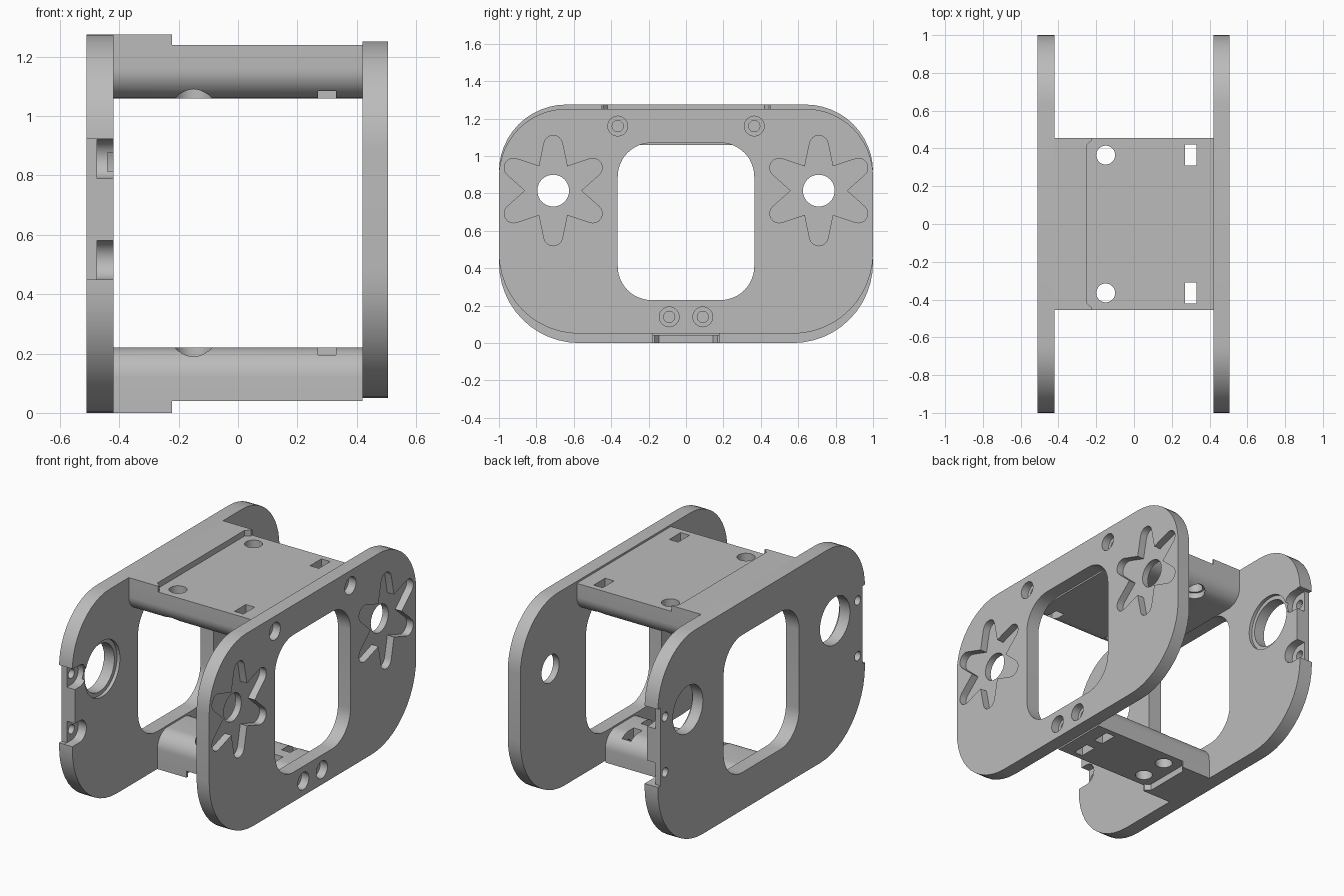
import bpy, bmesh
from math import sin, cos, pi, radians
from mathutils import Vector

cube = bpy.data.objects.get("Cube")
if cube:
    bpy.data.objects.remove(cube)

grey = bpy.data.materials.new("plain_grey")
grey.use_nodes = True
grey.diffuse_color = (0.5, 0.5, 0.5, 1)
grey.node_tree.nodes["Principled BSDF"].inputs["Base Color"].default_value = (0.5, 0.5, 0.5, 1)


def arc(cx, cy, r, a0, a1, n=12):
    return [(cx + r * cos(radians(a0 + (a1 - a0) * i / n)),
             cy + r * sin(radians(a0 + (a1 - a0) * i / n))) for i in range(n + 1)]


def circle(cx, cy, r, n=32):
    return arc(cx, cy, r, 0, 360, n)[:-1]


def rounded(half, lo, hi, r_low, r_high):
    """Symmetric rectangle with separate radii for low and high corners."""
    pts = []
    for sx, y, r, a in ((1, lo, r_low, 270), (1, hi, r_high, 0),
                        (-1, hi, r_high, 90), (-1, lo, r_low, 180)):
        if r == 0:
            pts.append((sx * half, y))
        else:
            cy = y + r if y == lo else y - r
            pts += arc(sx * (half - r), cy, r, a, a + 90)
    return pts


def box(x0, x1, y0, y1):
    return [(x0, y0), (x1, y0), (x1, y1), (x0, y1)]


def prism(name, pts, axis, lo, hi, grow=1.0):
    """Extrude a closed profile along x (profile in y, z) or z (profile in x, y)."""
    n = len(pts)
    cx, cy = sum(p[0] for p in pts) / n, sum(p[1] for p in pts) / n
    end = [(cx + (a - cx) * grow, cy + (b - cy) * grow) for a, b in pts]
    place = (lambda p, d: (d, p[0], p[1])) if axis == 'X' else (lambda p, d: (p[0], p[1], d))
    bm = bmesh.new()
    a = [bm.verts.new(place(p, lo)) for p in pts]
    b = [bm.verts.new(place(p, hi)) for p in end]
    bm.faces.new(a[::-1])
    bm.faces.new(b)
    for i in range(n):
        j = (i + 1) % n
        bm.faces.new((a[i], a[j], b[j], b[i]))
    bmesh.ops.recalc_face_normals(bm, faces=bm.faces)
    mesh = bpy.data.meshes.new(name)
    bm.to_mesh(mesh)
    bm.free()
    mesh.materials.append(grey)
    ob = bpy.data.objects.new(name, mesh)
    bpy.context.collection.objects.link(ob)
    return ob


def cut(target, pts, axis, lo, hi, grow=1.0):
    cutter = prism("cutter", pts, axis, lo, hi, grow)
    mod = target.modifiers.new("cut", 'BOOLEAN')
    mod.operation = 'DIFFERENCE'
    mod.solver = 'EXACT'
    mod.object = cutter
    bpy.ops.object.select_all(action='DESELECT')
    target.select_set(True)
    bpy.context.view_layer.objects.active = target
    bpy.ops.object.modifier_apply(modifier=mod.name)
    bpy.data.objects.remove(cutter)


def star(cy, cz):
    """Six tapered arms with rounded tips and a notch between each pair."""
    pts = []
    for k in range(6):
        a = radians(30 + 60 * k)
        out, side = Vector((cos(a), sin(a))), Vector((-sin(a), cos(a)))
        for t in range(-80, 81, 20):
            p = out * (0.245 + 0.05 * cos(radians(t))) + side * 0.05 * sin(radians(t))
            pts.append((cy + p.x, cz + p.y))
        pts.append((cy + 0.15 * cos(a + pi / 6), cz + 0.15 * sin(a + pi / 6)))
    return pts


L0, L1 = -0.51, -0.42      # left-hand plate thickness
R0, R1 = 0.42, 0.505       # right-hand plate thickness
HUB_Y, HUB_Z = 0.71, 0.815
window = rounded(0.365, 0.23, 1.07, 0.18, 0.18)

# Bearing plate: window, stepped round holes and edge screw pockets
bearing_plate = prism("bearing_plate", rounded(1.0, 0, 1.275, 0.43, 0.36), 'X', L0, L1)
cut(bearing_plate, window, 'X', L0 - 0.1, L1 + 0.1)
for s in (-1, 1):
    cut(bearing_plate, circle(s * HUB_Y, HUB_Z, 0.145), 'X', L0 - 0.1, L1 + 0.1)
    cut(bearing_plate, circle(s * HUB_Y, HUB_Z, 0.17), 'X', L1 - 0.02, L1 + 0.02)
    cut(bearing_plate, box(s * 0.975, s * 1.1, 0.45, 0.925), 'X', L0 - 0.1, L1 + 0.1)
    for z in (0.515, 0.855):
        pocket = arc(0.93, z, 0.066, 90, 270) + [(1.1, z - 0.066), (1.1, z + 0.066)]
        cut(bearing_plate, [(s * y, h) for y, h in pocket], 'X', -0.475, L1 + 0.1)
        cut(bearing_plate, circle(s * 0.93, z, 0.028, 20), 'X', L0 - 0.1, L1)

# Drive plate: window, star recesses with shaft holes
drive_plate = prism("drive_plate", rounded(1.0, 0.05, 1.252, 0.43, 0.36), 'X', R0, R1)
cut(drive_plate, window, 'X', R0 - 0.1, R1 + 0.1)
for s in (-1, 1):
    cut(drive_plate, star(s * HUB_Y, HUB_Z), 'X', R1 - 0.045, R1 + 0.1)
    cut(drive_plate, circle(s * HUB_Y, HUB_Z, 0.085), 'X', R0 - 0.1, R1 + 0.1)


# Cross bars with a raised lip, screw holes and nut slots
def cross_bar(name, half, hole_y, lo, hi, lip_z, bolt_z, top):
    radii = (0.1, 0) if top else (0, 0.1)
    bar = prism(name, rounded(half, lo, hi, *radii), 'X', L1, R0)
    lip = [(L1, -half), (-0.222, -half), (-0.222, -half + 0.012), (-0.25, -half + 0.035),
           (-0.25, half - 0.035), (-0.222, half - 0.012), (-0.222, half), (L1, half)]
    outer = hi if top else lo
    prism(name + "_lip", lip, 'Z', min(outer, lip_z), max(outer, lip_z))
    inner = lo if top else hi
    pocket = (inner - 0.1, inner + 0.035) if top else (inner - 0.035, inner + 0.1)
    for s in (-1, 1):
        y = s * hole_y
        cut(bar, circle(-0.15, y, 0.05), 'Z', lo - 0.1, hi + 0.1)
        cut(bar, circle(-0.15, y, 0.062), 'Z', *pocket)
        cut(bar, box(0.27, 0.33, y - 0.055, y + 0.055), 'Z', lo - 0.1, hi + 0.1)
        cut(bar, circle(y, bolt_z, 0.03, 20), 'X', 0.2, R0 + 0.1)
        cut(drive_plate, circle(y, bolt_z, 0.03, 20), 'X', R0 - 0.1, R1 + 0.1)
        cut(drive_plate, circle(y, bolt_z, 0.053, 24), 'X', R1 - 0.05, R1 + 0.1)
    return bar


top_bar = cross_bar("top_bar", 0.455, 0.365, 1.06, 1.24, 1.275, 1.16, True)
bottom_bar = cross_bar("bottom_bar", 0.18, 0.09, 0.04, 0.22, 0.0, 0.14, False)

# Smooth rounded surfaces, keep edges sharp
bpy.ops.object.select_all(action='DESELECT')
for ob in (bearing_plate, drive_plate, top_bar, bottom_bar):
    ob.select_set(True)
bpy.context.view_layer.objects.active = bearing_plate
bpy.ops.object.shade_smooth_by_angle(angle=radians(30))
